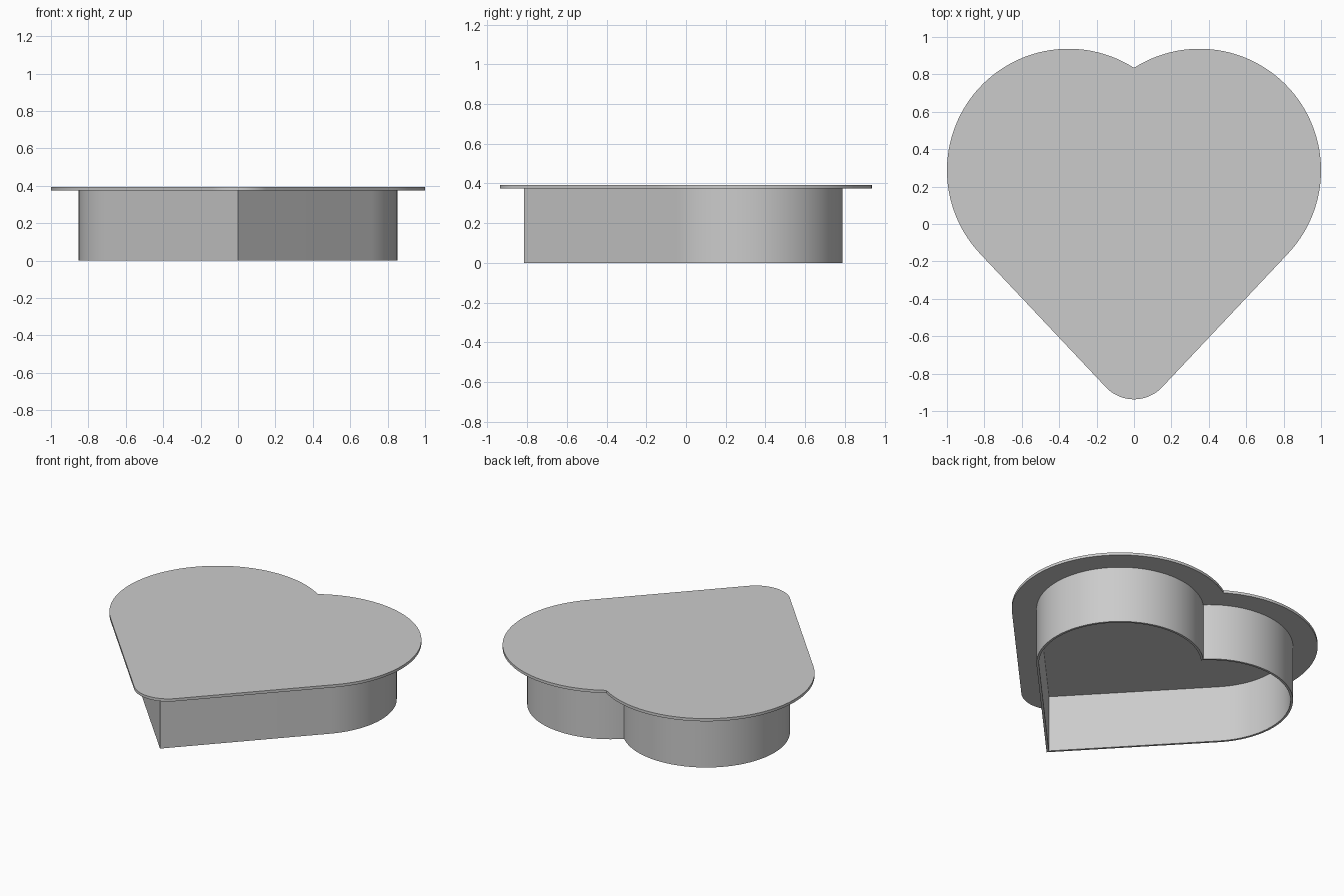
import bpy, bmesh, math

if "Cube" in bpy.data.objects:
    bpy.data.objects.remove(bpy.data.objects["Cube"])

CX, CY = 0.35, 0.287             # lobe centre
SLOPE = math.radians(43.3)       # side angle from vertical
HEIGHT, PLATE = 0.393, 0.018
WALL_R, WALL_T, PLATE_R, TIP_R = 0.502, 0.015, 0.65, 0.207

grey = bpy.data.materials.new("light grey")
grey.diffuse_color = (0.6, 0.6, 0.6, 1)
grey.use_nodes = True
grey.node_tree.nodes["Principled BSDF"].inputs["Base Color"].default_value = grey.diffuse_color


def heart(radius, tip_r=0.0, steps=56, tip_steps=12):
    """Counter-clockwise heart outline: lobes, straight sides and a sharp or rounded tip."""
    nx, ny = math.cos(SLOPE), math.sin(SLOPE)
    tip_y = -(CX * nx - CY * ny + radius - tip_r) / ny
    half = [(0.0, tip_y - tip_r)]
    if tip_r:
        for i in range(1, tip_steps + 1):
            a = -math.pi / 2 + (math.pi / 2 - SLOPE) * i / tip_steps
            half.append((tip_r * math.cos(a), tip_y + tip_r * math.sin(a)))
    end = math.acos(-CX / radius)
    for i in range(steps + 1):
        a = -SLOPE + (end + SLOPE) * i / steps
        half.append((CX + radius * math.cos(a), CY + radius * math.sin(a)))
    half[-1] = (0.0, half[-1][1])
    return half + [(-x, y) for x, y in half[-2:0:-1]]


def finish(bm, name):
    bmesh.ops.recalc_face_normals(bm, faces=bm.faces)
    mesh = bpy.data.meshes.new(name)
    bm.to_mesh(mesh)
    bm.free()
    mesh.materials.append(grey)
    obj = bpy.data.objects.new(name, mesh)
    bpy.context.collection.objects.link(obj)
    bpy.ops.object.select_all(action='DESELECT')
    obj.select_set(True)
    bpy.context.view_layer.objects.active = obj
    bpy.ops.object.shade_smooth_by_angle(angle=math.radians(30))


def ring(bm, points, z):
    return [bm.verts.new((x, y, z)) for x, y in points]


def band(bm, a, b):
    for i in range(len(a)):
        j = (i + 1) % len(a)
        bm.faces.new((a[i], a[j], b[j], b[i]))


# Solid top plate with a rounded tip
bm = bmesh.new()
low = ring(bm, heart(PLATE_R, TIP_R), HEIGHT - PLATE)
high = ring(bm, heart(PLATE_R, TIP_R), HEIGHT)
band(bm, low, high)
bm.faces.new(low)
bm.faces.new(high)
finish(bm, "top_plate")

# Thin cutting wall, open underneath, with a sharp tip
bm = bmesh.new()
outer, inner = heart(WALL_R), heart(WALL_R - WALL_T)
loops = [ring(bm, outer, HEIGHT - PLATE), ring(bm, outer, 0),
         ring(bm, inner, 0), ring(bm, inner, HEIGHT - PLATE)]
for k in range(4):
    band(bm, loops[k], loops[(k + 1) % 4])
finish(bm, "cutting_wall")
